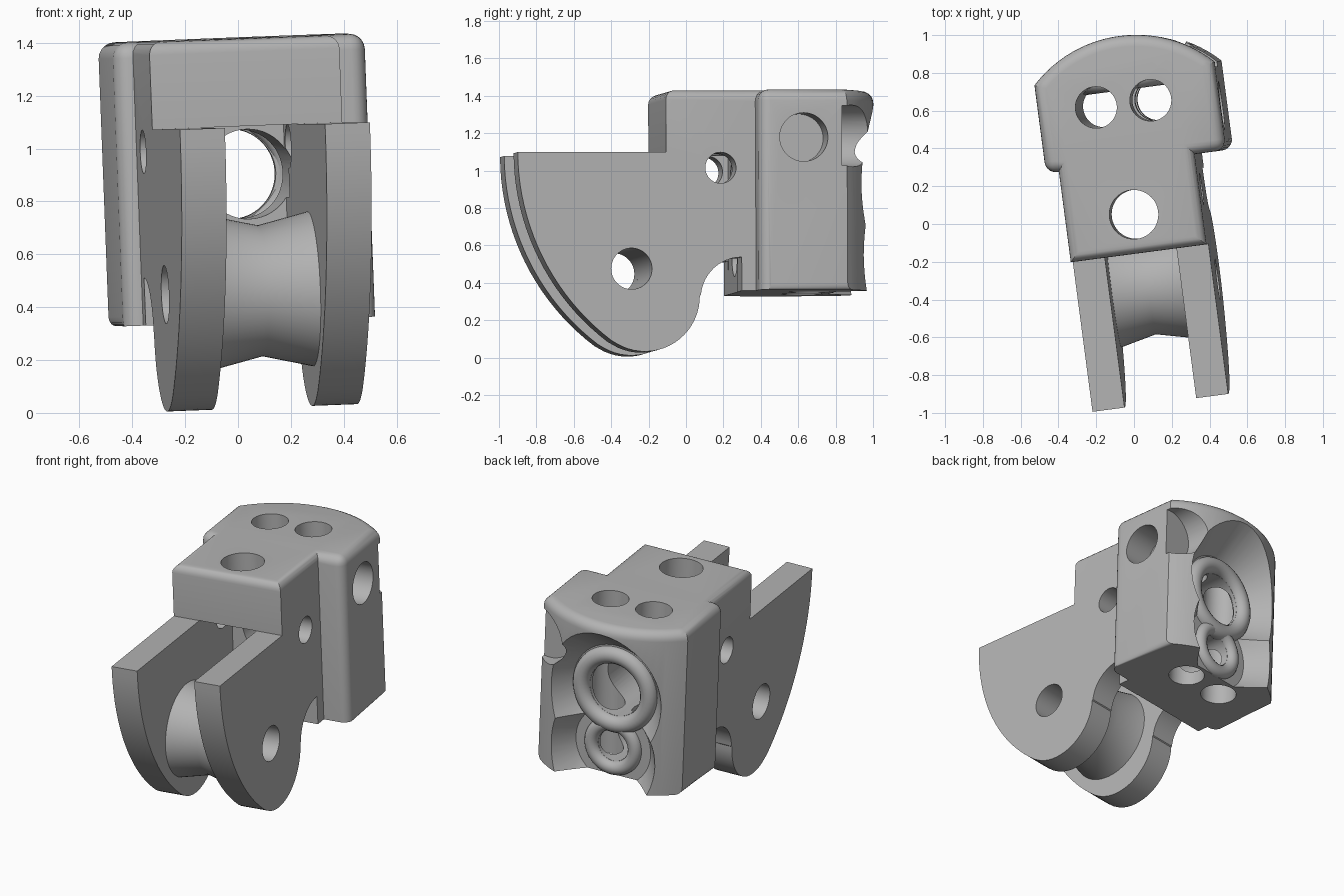
import bpy, bmesh, math
from mathutils import Matrix

if "Cube" in bpy.data.objects:
    bpy.data.objects.remove(bpy.data.objects["Cube"])

# Built in a straight local frame (x across, y back, z up), then tilted as a whole
TILT = Matrix.Rotation(math.radians(7.5), 4, 'Z') @ Matrix.Rotation(math.radians(-2.2), 4, 'Y')
GREY = bpy.data.materials.new("grey_metal")
GREY.diffuse_color = (0.45, 0.45, 0.45, 1)
GREY.use_nodes = True
GREY.node_tree.nodes["Principled BSDF"].inputs["Base Color"].default_value = GREY.diffuse_color
MID = 0.106                      # centre line of the head
L, R = -0.306, 0.419             # outer sides of the fork
SLOT_L, SLOT_R = -0.135, 0.248   # inner sides of the fork
TOP, LEDGE, BASE = 1.415, 1.084, 0.342


def finish(name, bm):
    bmesh.ops.recalc_face_normals(bm, faces=bm.faces)
    me = bpy.data.meshes.new(name)
    bm.to_mesh(me)
    bm.free()
    me.materials.append(GREY)
    ob = bpy.data.objects.new(name, me)
    bpy.context.collection.objects.link(ob)
    return ob


def prism(name, pts, shift, bevels=()):
    """Extrude a closed outline; bevels = [(edge test, width)]."""
    bm = bmesh.new()
    f = bm.faces.new([bm.verts.new(p) for p in pts])
    ext = bmesh.ops.extrude_face_region(bm, geom=[f])
    bmesh.ops.translate(bm, vec=shift, verts=[g for g in ext['geom'] if isinstance(g, bmesh.types.BMVert)])
    bmesh.ops.recalc_face_normals(bm, faces=bm.faces)
    for test, width in bevels:
        edges = [e for e in bm.edges if test(e.verts[0].co, e.verts[1].co)]
        bmesh.ops.bevel(bm, geom=edges, offset=width, segments=5, profile=0.5, affect='EDGES')
    return finish(name, bm)


def cone(name, axis, center, r1, r2, length):
    """Cylinder or cone centred on a point, pointing along +axis."""
    bm = bmesh.new()
    rot = {'X': Matrix.Rotation(math.pi / 2, 4, 'Y'), 'Y': Matrix.Rotation(-math.pi / 2, 4, 'X'),
           'Z': Matrix.Identity(4)}[axis]
    bmesh.ops.create_cone(bm, cap_ends=True, segments=48, radius1=r1, radius2=r2, depth=length,
                          matrix=Matrix.Translation(center) @ rot)
    return finish(name, bm)


def combine(ob, other, op):
    m = ob.modifiers.new("bool", 'BOOLEAN')
    m.operation, m.solver, m.object = op, 'EXACT', other
    bpy.context.view_layer.objects.active = ob
    bpy.ops.object.modifier_apply(modifier=m.name)
    bpy.data.objects.remove(other, do_unlink=True)


def arc(cx, cy, r, a0, a1, n):
    return [(cx + r * math.cos(math.radians(a0 + (a1 - a0) * i / n)),
             cy + r * math.sin(math.radians(a0 + (a1 - a0) * i / n))) for i in range(n + 1)]


# Fork and upper block: one side profile, extruded across
side = arc(0.309, LEDGE, 1.266, 180, 232.8, 20)
side += arc(-0.276, 0.314, 0.297, 232.8, 360, 20)[1:]
side += arc(0.248, 0.30, 0.222, 175, 90, 12)
side += [(0.248, BASE), (0.5, BASE), (0.5, TOP), (-0.157, TOP), (-0.157, LEDGE)]
body = prism("body", [(L, y, z) for y, z in side], (R - L, 0, 0),
             [(lambda a, b: min(a.z, b.z) > TOP - 0.001 and min(a.y, b.y) < 0.4, 0.05)])
slot = prism("slot_cutter", [(SLOT_L, -1.2, -0.2), (SLOT_R, -1.2, -0.2),
                             (SLOT_R, -1.2, LEDGE), (SLOT_L, -1.2, LEDGE)], (0, 1.45, 0))
combine(body, slot, 'DIFFERENCE')

# Head: wide block with a bowed back and rounded edges
half = 0.481
sweep = math.degrees(math.asin(half / 0.678))
plan = [(MID - half, 0.325), (MID + half, 0.325)] + arc(MID, 0.319, 0.678, 90 - sweep, 90 + sweep, 24)
head = prism("head", [(x, y, BASE) for x, y in plan], (0, 0, TOP - BASE), [
    (lambda a, b: min(a.z, b.z) > TOP - 0.001
     or (abs(a.z - b.z) > 0.5 and max(a.y, b.y) < 0.35), 0.06),
    (lambda a, b: max(a.z, b.z) < BASE + 0.001 and abs(a.x - b.x) < 0.001
     and abs(a.x - MID) > half - 0.001, 0.035)])
combine(body, head, 'UNION')

# Scooped recess in the back and its two bores, then the drilled holes
cuts = [
    ('Y', (MID, 0.92, 0.91), 0.28, 0.50, 0.30),
    ('Y', (MID, 0.92, 0.53), 0.25, 0.47, 0.30),
    ('Y', (MID, 0.70, 0.90), 0.17, 0.17, 1.10),
    ('Y', (MID, 0.70, 0.53), 0.10, 0.10, 1.10),
    ('Z', (-0.064, 0.638, 0.9), 0.11, 0.11, 1.6),
    ('Z', (0.227, 0.638, 0.9), 0.11, 0.11, 1.6),
    ('Z', (0.06, 0.05, 1.25), 0.13, 0.13, 0.5),
    ('X', (0.05, -0.346, 0.46), 0.11, 0.11, 1.2),
    ('X', (0.05, 0.137, 1.0), 0.083, 0.083, 1.0),
    ('X', (0.54, 0.564, 1.158), 0.13, 0.13, 0.3),
    ('Y', (0.55, 0.92, 1.165), 0.165, 0.165, 0.3),
]
for axis, c, r1, r2, length in cuts:
    combine(body, cone("hole_cutter", axis, c, r1, r2, length), 'DIFFERENCE')

# Rounded lips round the two back bores
lips = []
for name, z, major, minor in (("upper_bore_lip", 0.90, 0.225, 0.055), ("lower_bore_lip", 0.53, 0.145, 0.045)):
    bpy.ops.mesh.primitive_torus_add(location=(MID, 0.765, z), rotation=(math.pi / 2, 0, 0),
                                     major_radius=major, minor_radius=minor,
                                     major_segments=48, minor_segments=16)
    lip = bpy.context.object
    lip.name = name
    lip.data.transform(lip.matrix_basis)
    lip.matrix_basis = Matrix.Identity(4)
    lip.data.materials.append(GREY)
    lips.append(lip)

# Waisted spool between the fork plates, with a hole for the pin
bm = bmesh.new()
mid = (SLOT_L + SLOT_R) / 2
ring = [(SLOT_L, 0.11), (SLOT_L, 0.293), (mid, 0.248), (SLOT_R, 0.293), (SLOT_R, 0.11)]
vs = [bm.verts.new((x, -0.346, 0.46 + r)) for x, r in ring]
es = [bm.edges.new((vs[i], vs[(i + 1) % 5])) for i in range(5)]
bmesh.ops.spin(bm, geom=vs + es, cent=(0, -0.346, 0.46), axis=(1, 0, 0), angle=2 * math.pi, steps=64)
bmesh.ops.remove_doubles(bm, verts=bm.verts, dist=0.0005)
spool = finish("spool", bm)

# Smooth curved faces and tilt everything into place
for ob in [body, spool] + lips:
    bpy.ops.object.select_all(action='DESELECT')
    ob.select_set(True)
    bpy.context.view_layer.objects.active = ob
    bpy.ops.object.shade_smooth_by_angle(angle=math.radians(30))
    ob.matrix_world = TILT
